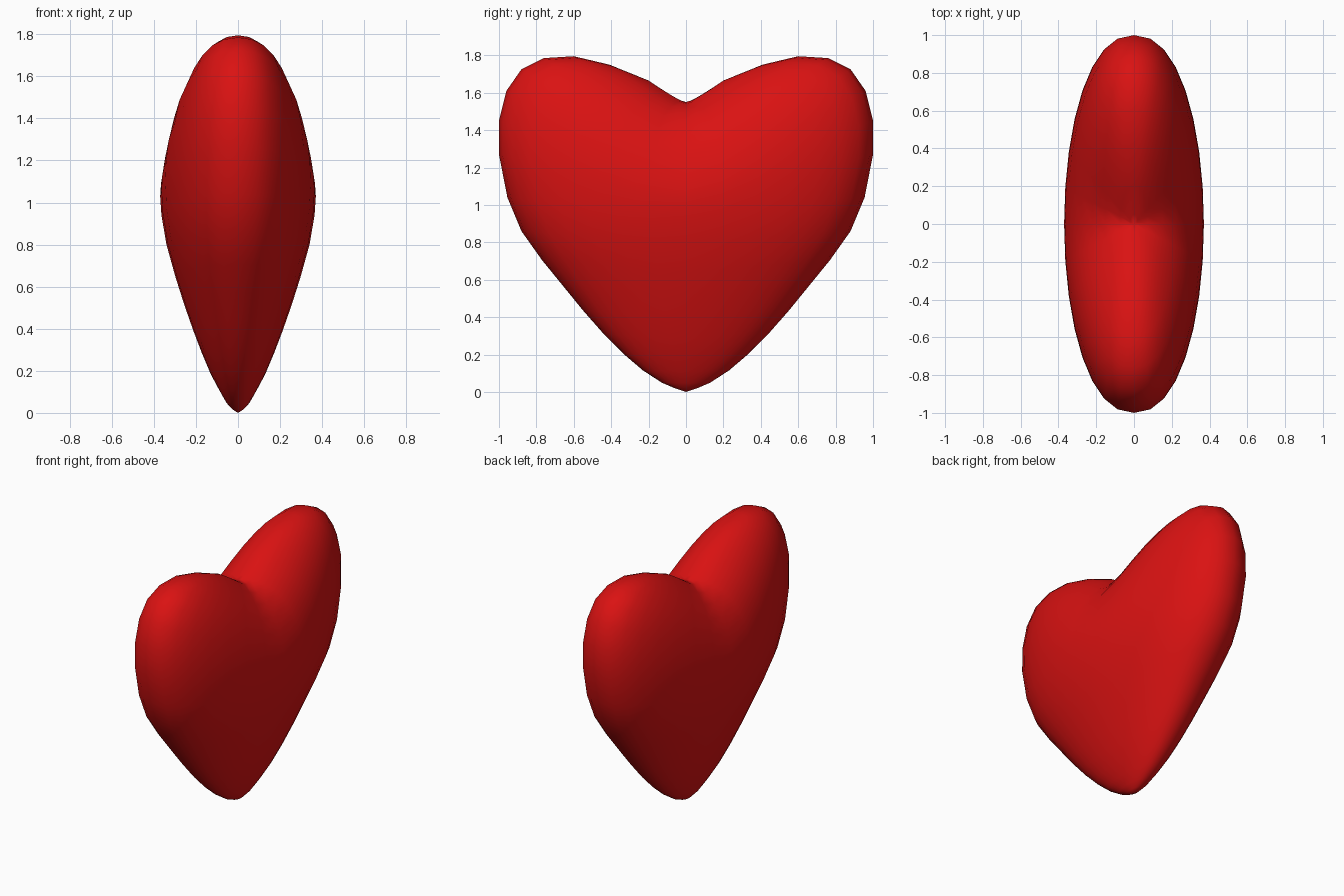
import bpy, bmesh, math

if "Cube" in bpy.data.objects:
    bpy.data.objects.remove(bpy.data.objects["Cube"])

SEGMENTS = 32
SOFT = 0.15        # rounds the valley between the two lobes

# Level loops, bottom to top:
# (half width y, height at the sides, half thickness x, height at the middle)
LOOPS = [
    (0.06, 0.02, 0.028, 0.018),
    (0.13, 0.05, 0.055, 0.048),
    (0.23, 0.115, 0.09, 0.11),
    (0.33, 0.20, 0.13, 0.185),
    (0.44, 0.31, 0.172, 0.285),
    (0.55, 0.435, 0.212, 0.39),
    (0.66, 0.57, 0.254, 0.51),
    (0.77, 0.705, 0.297, 0.645),
    (0.88, 0.86, 0.34, 0.80),
    (0.955, 1.04, 0.364, 0.94),
    (1.0, 1.27, 0.37, 1.03),
    (1.0, 1.45, 0.366, 1.09),
    (0.96, 1.61, 0.353, 1.16),
    (0.88, 1.725, 0.326, 1.26),
    (0.76, 1.785, 0.281, 1.357),
    (0.60, 1.795, 0.222, 1.44),
    (0.41, 1.75, 0.152, 1.50),
    (0.20, 1.665, 0.074, 1.54),
    (0.05, 1.565, 0.02, 1.549),
]


def loop_point(loop, i):
    """Point on a rounded oval loop whose two ends rise into the lobes."""
    width, z_side, thick, z_mid = loop
    a = math.tau * i / SEGMENTS
    s, c = math.sin(a), math.cos(a)
    rise = (math.hypot(s, SOFT) - SOFT) / (math.hypot(1, SOFT) - SOFT)
    x = math.copysign(abs(c) ** 0.88, c) * thick
    return x, s * width, z_mid + (z_side - z_mid) * rise


# Heart body: loops skinned together and closed at tip and notch
bm = bmesh.new()
rings = [[bm.verts.new(loop_point(l, i)) for i in range(SEGMENTS)] for l in LOOPS]
tip = bm.verts.new((0, 0, 0))
notch = bm.verts.new((0, 0, 1.55))
for i in range(SEGMENTS):
    j = (i + 1) % SEGMENTS
    for low, high in zip(rings, rings[1:]):
        bm.faces.new((low[i], low[j], high[j], high[i]))
    bm.faces.new((tip, rings[0][j], rings[0][i]))
    bm.faces.new((notch, rings[-1][i], rings[-1][j]))
bmesh.ops.recalc_face_normals(bm, faces=bm.faces)
for f in bm.faces:
    f.smooth = True

mesh = bpy.data.meshes.new("heart")
bm.to_mesh(mesh)
bm.free()
heart = bpy.data.objects.new("heart", mesh)
bpy.context.collection.objects.link(heart)

# Single red colour
red = bpy.data.materials.new("red")
red.diffuse_color = (0.7, 0.006, 0.006, 1)
red.use_nodes = True
red.node_tree.nodes["Principled BSDF"].inputs["Base Color"].default_value = red.diffuse_color
mesh.materials.append(red)
